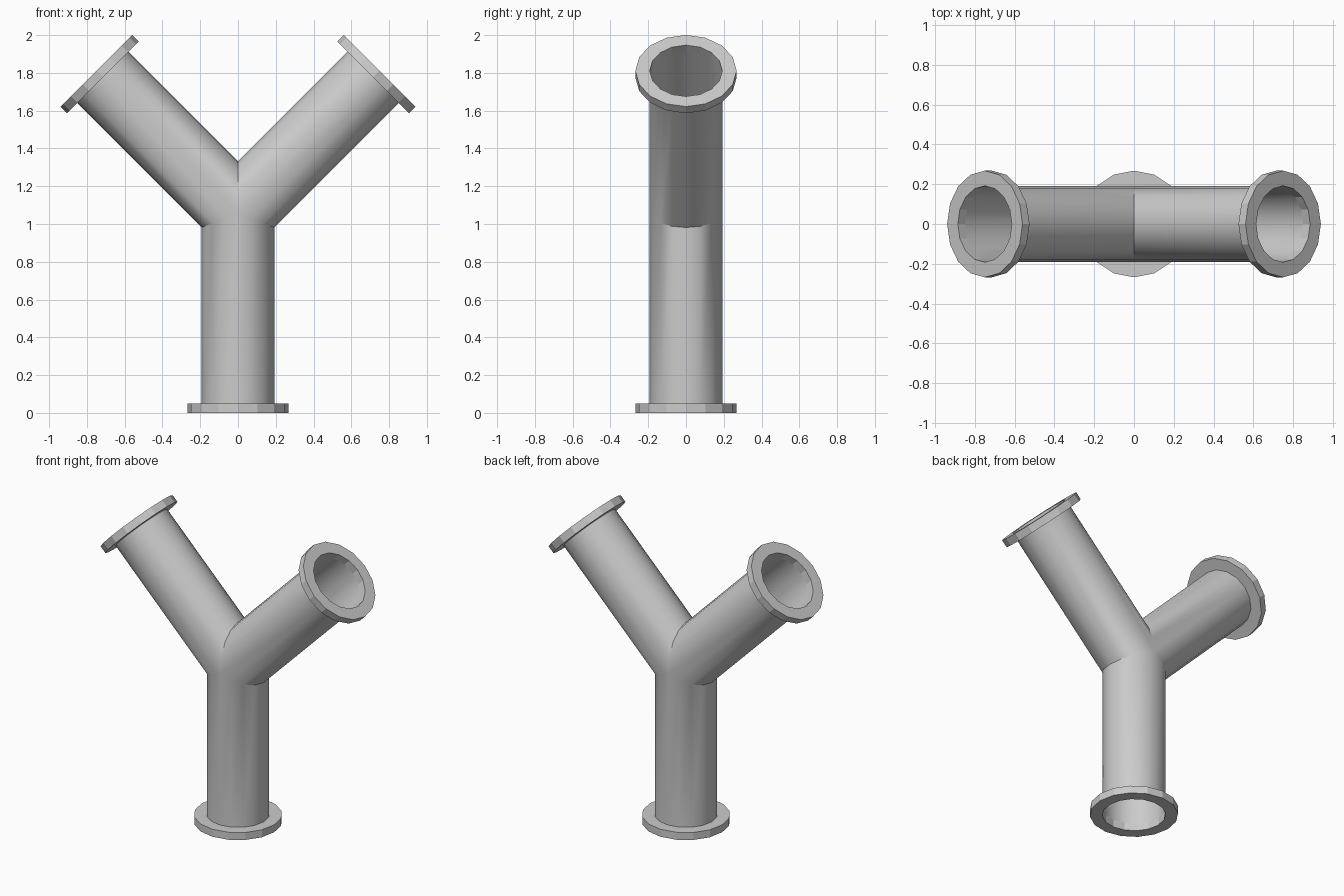
import bpy, bmesh
from math import sin, cos, tan, pi, radians
from mathutils import Vector

cube = bpy.data.objects.get("Cube")
if cube:
    bpy.data.objects.remove(cube)

SIDES = 16
PIPE_R = 0.192
FLANGE_R = 0.268
FLANGE_T = 0.05
LENGTH = 1.061          # from the junction to each open end
CENTRE = Vector((0, 0, LENGTH))
Y = Vector((0, 1, 0))

metal = bpy.data.materials.new("grey metal")
metal.use_nodes = True
grey = (0.6, 0.6, 0.6, 1)
metal.diffuse_color = grey
metal.node_tree.nodes["Principled BSDF"].inputs["Base Color"].default_value = grey


def finish(bm, name):
    bmesh.ops.remove_doubles(bm, verts=bm.verts, dist=0.0005)
    bmesh.ops.recalc_face_normals(bm, faces=bm.faces)
    mesh = bpy.data.meshes.new(name)
    bm.to_mesh(mesh)
    bm.free()
    mesh.materials.append(metal)
    obj = bpy.data.objects.new(name, mesh)
    bpy.context.collection.objects.link(obj)
    return obj


def ring(bm, axis, radius, distance):
    """Polygon around a leg; distance may depend on the angle."""
    side = Y.cross(axis)
    verts = []
    for i in range(SIDES):
        a = 2 * pi * i / SIDES
        d = distance(a) if callable(distance) else distance
        verts.append(bm.verts.new(CENTRE + axis * d + radius * (cos(a) * side + sin(a) * Y)))
    return verts


def bridge(bm, a, b):
    for i in range(SIDES):
        j = (i + 1) % SIDES
        bm.faces.new((a[i], a[j], b[j], b[i]))


# Each leg: axis direction and the half angles to its neighbours on either side
s = sin(pi / 4)
legs = {
    "stem": (Vector((0, 0, -1)), 67.5, 67.5),
    "left_arm": (Vector((s, 0, s)), 67.5, 45),
    "right_arm": (Vector((-s, 0, s)), 45, 67.5),
}

# Hollow three-way pipe, mitred where the legs meet
bm = bmesh.new()
for axis, plus, minus in legs.values():
    def mitre(a):
        half = plus if cos(a) > 0 else minus
        return PIPE_R * abs(cos(a)) / tan(radians(half))
    bridge(bm, ring(bm, axis, PIPE_R, mitre), ring(bm, axis, PIPE_R, LENGTH - FLANGE_T))
pipe = finish(bm, "branching_pipe")
# Normals point away from the inside of the pipe
if pipe.data.polygons[0].normal.dot(pipe.data.polygons[0].center * Vector((1, 1, 0)).length) == 0:
    pipe.data.update()
bpy.context.view_layer.objects.active = pipe
pipe.select_set(True)
bpy.ops.object.shade_smooth_by_angle(angle=radians(30))

# Flat-sided ring flange at each open end
for name, (axis, _, _) in legs.items():
    bm = bmesh.new()
    inner, outer = LENGTH - FLANGE_T, LENGTH
    loops = [ring(bm, axis, r, d) for r, d in
             ((PIPE_R, inner), (FLANGE_R, inner), (FLANGE_R, outer), (PIPE_R, outer))]
    for k in range(4):
        bridge(bm, loops[k], loops[(k + 1) % 4])
    finish(bm, name + "_flange")
